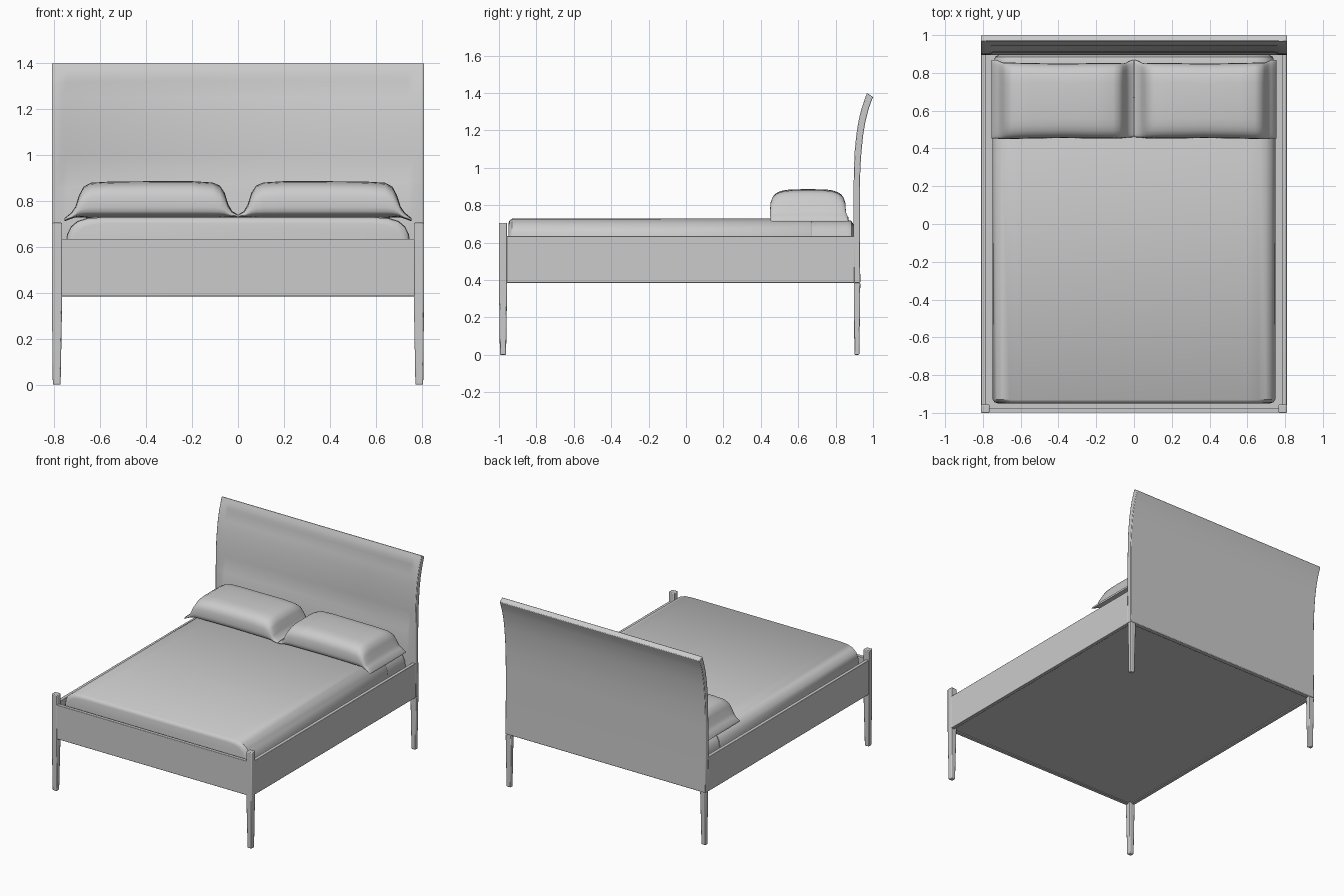
import bpy, bmesh, math

if "Cube" in bpy.data.objects:
    bpy.data.objects.remove(bpy.data.objects["Cube"])


def loft(name, rings, bevel=0.0, angle=40):
    """Skin closed rings of equal length, cap both ends."""
    bm = bmesh.new()
    vr = [[bm.verts.new(p) for p in r] for r in rings]
    n = len(vr[0])
    for a, b in zip(vr, vr[1:]):
        for i in range(n):
            j = (i + 1) % n
            bm.faces.new((a[i], a[j], b[j], b[i]))
    bm.faces.new(vr[0])
    bm.faces.new(vr[-1])
    bmesh.ops.recalc_face_normals(bm, faces=bm.faces)
    me = bpy.data.meshes.new(name)
    bm.to_mesh(me)
    bm.free()
    ob = bpy.data.objects.new(name, me)
    bpy.context.collection.objects.link(ob)
    if bevel:
        m = ob.modifiers.new("Bevel", 'BEVEL')
        m.width, m.segments = bevel, 2
    bpy.ops.object.select_all(action='DESELECT')
    ob.select_set(True)
    bpy.context.view_layer.objects.active = ob
    bpy.ops.object.shade_smooth_by_angle(angle=math.radians(angle))
    return ob


def rect(x0, x1, y0, y1, z):
    return [(x0, y0, z), (x1, y0, z), (x1, y1, z), (x0, y1, z)]


def box(name, x0, x1, y0, y1, z0, z1, bevel=0.003):
    return loft(name, [rect(x0, x1, y0, y1, z0), rect(x0, x1, y0, y1, z1)], bevel)


# Legs and side rails, mirrored left and right
for s, side in ((-1, "left"), (1, "right")):
    def leg_ring(xa, xb, ya, yb, z):
        return rect(min(s * xa, s * xb), max(s * xa, s * xb), ya, yb, z)
    loft("front_leg_" + side, [
        leg_ring(.772, .806, -.995, -.962, 0),
        leg_ring(.765, .81, -1, -.956, .385),
        leg_ring(.765, .81, -1, -.956, .705)], .005)
    loft("back_leg_" + side, [
        leg_ring(.772, .806, .90, .927, 0),
        leg_ring(.765, .81, .898, .932, .386)], .005)
    xs = sorted((s * .783, s * .809))
    box("side_rail_" + side, xs[0], xs[1], -.96, .90, .385, .635)

# Foot rail and base board
box("foot_rail", -.77, .77, -.999, -.973, .385, .635)
box("base_board", -.785, .785, -.975, .90, .392, .41, 0)

# Headboard: curved slab with a shallow recessed front panel
# rows: front y, front z, back y, back z
rows = [(.898, .385, .932, .385), (.896, .64, .930, .64), (.896, .86, .930, .86),
        (.896, .885, .930, .882), (.898, 1.0, .932, .997), (.902, 1.09, .938, 1.085),
        (.911, 1.18, .947, 1.173), (.922, 1.25, .958, 1.24), (.938, 1.316, .973, 1.302),
        (.946, 1.34, .980, 1.325), (.958, 1.375, .991, 1.355), (.968, 1.4, 1.0, 1.378)]
cols = [-.81, -.765, -.742, .742, .765, .81]
rings = []
for yf, zf, yb, zb in rows:
    front = [(x, yf + (.011 if abs(x) < .75 and .87 < zf < 1.33 else 0), zf) for x in cols]
    rings.append(front + [(x, yb, zb) for x in reversed(cols)])
loft("headboard", rings, .004)


# Mattress and blanket share a rounded cross-section
def cloth_ring(y, d):
    half = [(.75, .41), (.75, .62), (.744, .655), (.728, .688), (.70, .712), (.66, .725), (.60, .73)]
    half = [(x - d, max(z - d, .41)) for x, z in half]
    return [(x, y, z) for x, z in half] + [(-x, y, z) for x, z in reversed(half)]


loft("mattress", [cloth_ring(-.93, .012), cloth_ring(.86, .008),
                  cloth_ring(.885, .014), cloth_ring(.896, .035)])
loft("blanket", [cloth_ring(-.949, .028), cloth_ring(-.944, .012), cloth_ring(-.93, .002),
                 cloth_ring(.665, 0), cloth_ring(.673, .004)])


# Pillows: puffed body lofted along x, flat flange at both ends
def pillow_ring(x, zb, zt, half, cy):
    pts, zc, n = [], .3 * zt + .7 * zb, 28
    for i in range(n):
        a = 2 * math.pi * i / n
        c, sn = math.cos(a), math.sin(a)
        y = cy + half * math.copysign(abs(c) ** .5, c)
        h = (zt - zc) if sn > 0 else (zc - zb)
        pts.append((x, y, zc + h * math.copysign(abs(sn) ** .6, sn)))
    return pts


# stations: x, bottom z, top z, half depth, centre y
stations = [(.002, .730, .742, .205, .665), (.025, .731, .755, .202, .66),
            (.042, .730, .785, .198, .655), (.058, .728, .835, .198, .652),
            (.078, .727, .866, .200, .652), (.11, .726, .880, .200, .652),
            (.20, .726, .886, .200, .652), (.37, .726, .886, .197, .652),
            (.56, .726, .884, .200, .652), (.64, .726, .879, .202, .652),
            (.672, .727, .862, .203, .652), (.692, .728, .825, .203, .652),
            (.708, .728, .775, .205, .655), (.725, .722, .750, .208, .66),
            (.754, .712, .726, .208, .66)]
for off, side in ((-.755, "left"), (0, "right")):
    loft("pillow_" + side, [pillow_ring(x + off if side == "right" else -x, zb, zt, h, cy)
                            for x, zb, zt, h, cy in stations], 0, 60)
